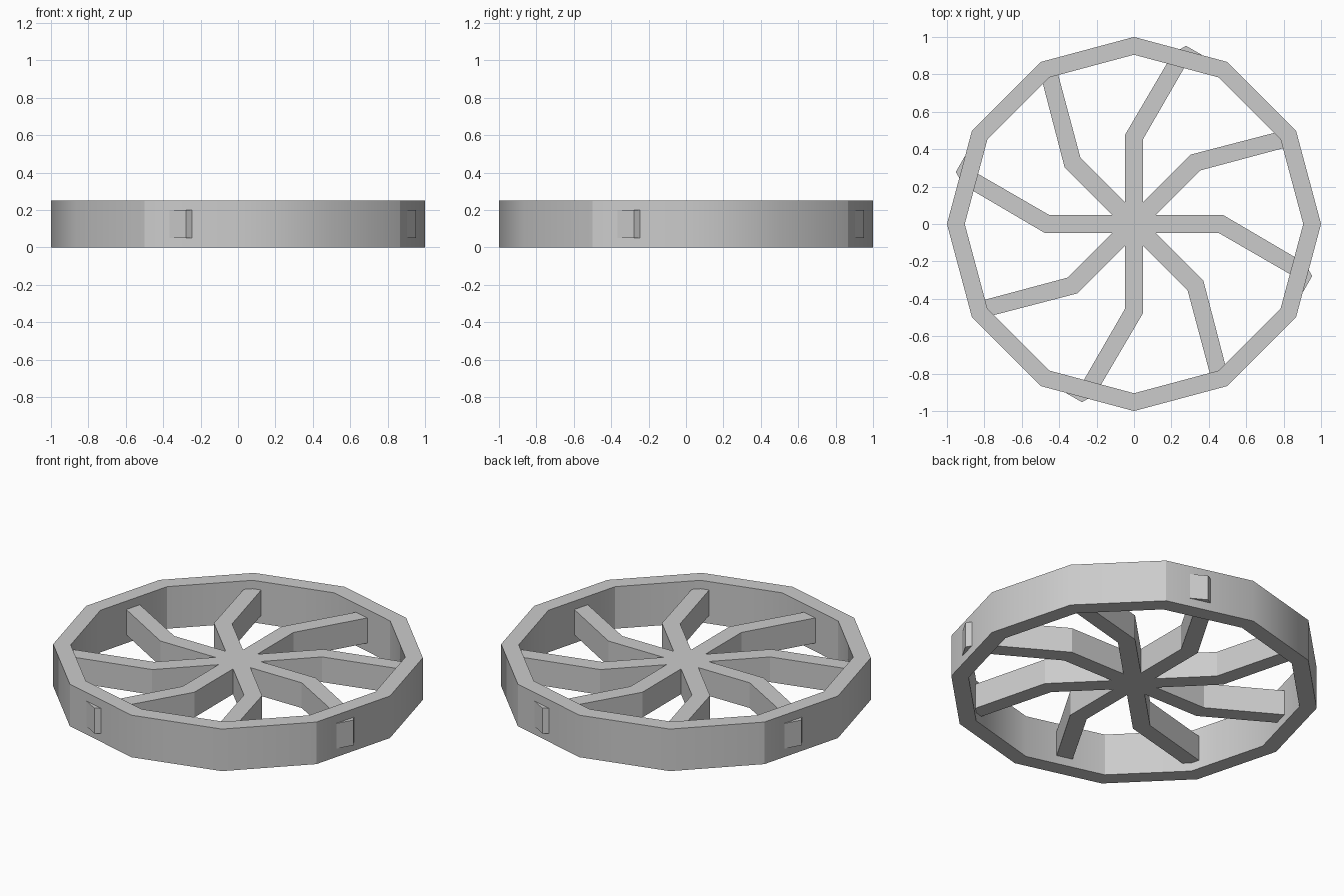
import bpy, bmesh
from math import sin, cos, tan, pi, radians
from mathutils import Vector, Matrix

cube = bpy.data.objects.get("Cube")
if cube:
    bpy.data.objects.remove(cube, do_unlink=True)

grey = bpy.data.materials.new("light_grey")
grey.use_nodes = True
colour = (0.6, 0.6, 0.6, 1)
grey.diffuse_color = colour
grey.node_tree.nodes["Principled BSDF"].inputs["Base Color"].default_value = colour


def finish(name, bm):
    bmesh.ops.recalc_face_normals(bm, faces=bm.faces[:])
    mesh = bpy.data.meshes.new(name)
    bm.to_mesh(mesh)
    bm.free()
    mesh.materials.append(grey)
    obj = bpy.data.objects.new(name, mesh)
    bpy.context.collection.objects.link(obj)
    return obj


# Twelve-sided rim, softly shaded in runs of three sides
SIDES, OUTER, INNER, HEIGHT = 12, 1.0, 0.905, 0.25
bm = bmesh.new()
section = [(OUTER, 0), (OUTER, HEIGHT), (INNER, HEIGHT), (INNER, 0)]
loops = []
for i in range(SIDES):
    a = 2 * pi * i / SIDES
    loops.append([bm.verts.new((r * cos(a), r * sin(a), z)) for r, z in section])
for i in range(SIDES):
    here, there = loops[i], loops[(i + 1) % SIDES]
    for k in range(4):
        m = (k + 1) % 4
        bm.faces.new((here[k], there[k], there[m], here[m])).smooth = k % 2 == 0
bm.edges.ensure_lookup_table()
for e in bm.edges:
    upright = abs(e.verts[0].co.z - e.verts[1].co.z) > 0.1
    e.smooth = upright
for i in range(2, SIDES, 3):
    for k in (0, 2):
        bm.edges.get((loops[i][k], loops[i][k + 1])).smooth = False
finish("rim", bm)

# Eight bent spokes joined in one star-shaped outline
SPOKES, HALF, BEND = 8, 0.0475, 0.465
mitre = HALF * tan(radians(15))
root = HALF / tan(pi / SPOKES)
one_spoke = [
    (HALF, root),
    (HALF, BEND - mitre),
    (0.29, 0.872),
    (0.365, 0.903),
    (0.278, 0.953),
    (0.207, 0.911),
    (-HALF, BEND + mitre),
]
bm = bmesh.new()
outline = []
for i in range(SPOKES):
    turn = Matrix.Rotation(2 * pi * i / SPOKES, 3, "Z")
    outline += [bm.verts.new(turn @ Vector((x, y, 0.05))) for x, y in one_spoke]
base = bm.faces.new(outline)
raised = bmesh.ops.extrude_face_region(bm, geom=[base], use_keep_orig=True)
bmesh.ops.translate(bm, vec=(0, 0, 0.15),
                    verts=[g for g in raised["geom"] if isinstance(g, bmesh.types.BMVert)])
bmesh.ops.triangulate(bm, faces=[f for f in bm.faces if len(f.verts) > 4])
finish("spokes", bm)
